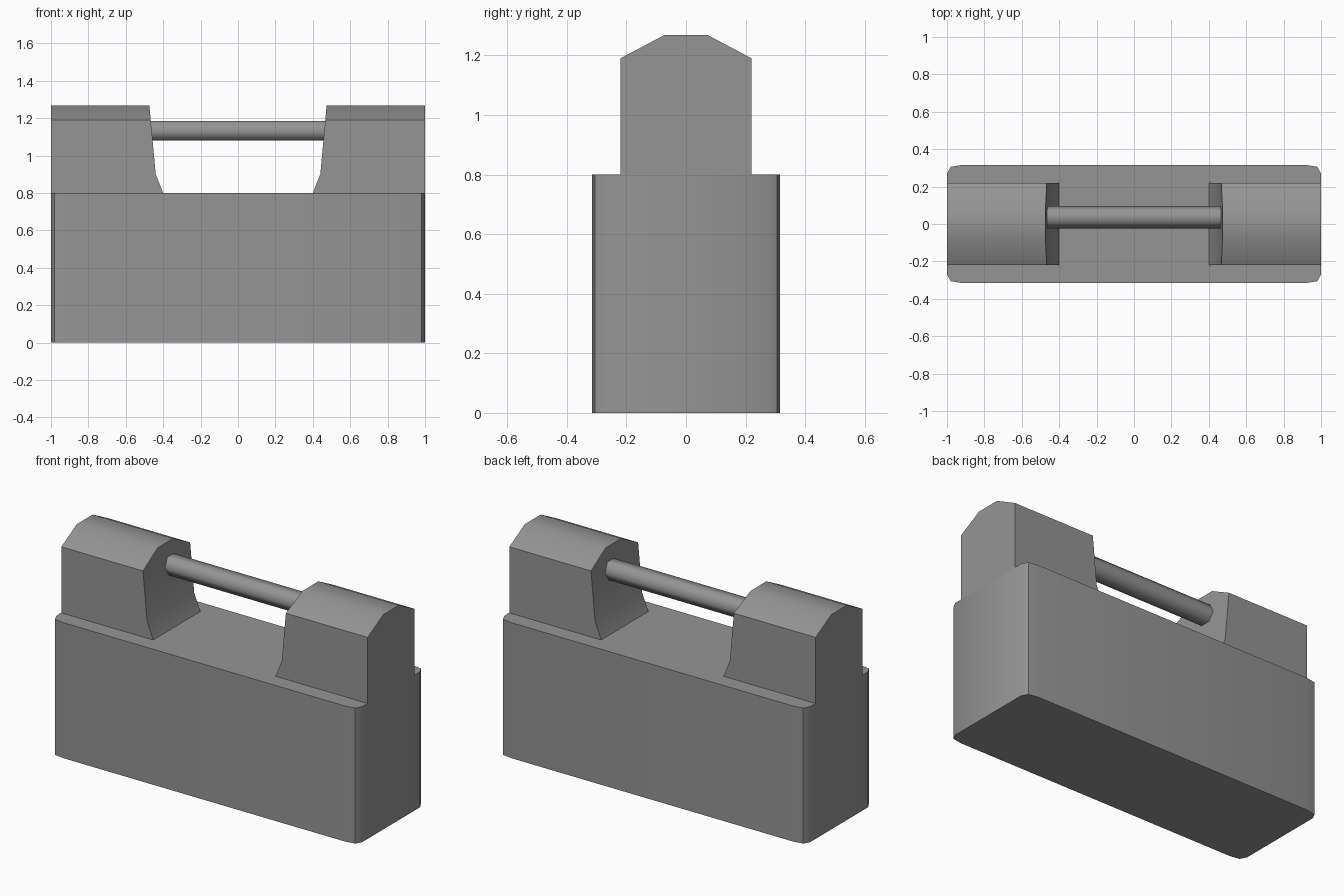
import bpy, bmesh, math

if "Cube" in bpy.data.objects:
    bpy.data.objects.remove(bpy.data.objects["Cube"])

# Dark grey finish shared by every part
grey = bpy.data.materials.new("dark_grey")
grey.diffuse_color = (0.3, 0.3, 0.3, 1)
grey.use_nodes = True
grey.node_tree.nodes["Principled BSDF"].inputs["Base Color"].default_value = grey.diffuse_color


def prism(name, ring_a, ring_b, split=None, angle=35):
    """Solid between two matching rings; split joins two points across cap A."""
    bm = bmesh.new()
    a = [bm.verts.new(p) for p in ring_a]
    b = [bm.verts.new(p) for p in ring_b]
    n = len(a)
    bm.faces.new(a)
    bm.faces.new(b[::-1])
    for i in range(n):
        j = (i + 1) % n
        bm.faces.new((a[i], b[i], b[j], a[j]))
    if split:
        bmesh.ops.connect_verts(bm, verts=[a[i] for i in split])
    bmesh.ops.recalc_face_normals(bm, faces=bm.faces[:])
    mesh = bpy.data.meshes.new(name)
    bm.to_mesh(mesh)
    bm.free()
    mesh.materials.append(grey)
    obj = bpy.data.objects.new(name, mesh)
    bpy.context.collection.objects.link(obj)
    bpy.ops.object.select_all(action='DESELECT')
    obj.select_set(True)
    bpy.context.view_layer.objects.active = obj
    bpy.ops.object.shade_smooth_by_angle(angle=math.radians(angle))
    return obj


def inner_x(z):
    """Distance from the centre of the kinked inner post face at height z."""
    if z < 0.9:
        return 0.40 + (z - 0.8) * 0.4
    return 0.44 + (z - 0.9) * 0.034 / 0.37


# Body block with softened vertical corners
corner = [(1.0, 0.27), (0.98, 0.306), (0.92, 0.316)]
outline = (corner
           + [(-x, y) for x, y in corner[::-1]]
           + [(-x, -y) for x, y in corner]
           + [(x, -y) for x, y in corner[::-1]])
prism("body", [(x, y, 0) for x, y in outline], [(x, y, 0.8) for x, y in outline])

# End posts with sloped tops and kinked inner faces
half = [(0.22, 0.8), (0.22, 0.9), (0.22, 1.19), (0.073, 1.268)]
section = half + [(-y, z) for y, z in half[::-1]]
for side, label in ((-1, "left"), (1, "right")):
    prism(label + "_post",
          [(side * inner_x(z), y, z) for y, z in section],
          [(side, y, z) for y, z in section], split=(1, 6))

# Six-sided handle rod, its ends cut to the slope of the posts
rod = [(0.037 + 0.06 * math.cos(i * math.pi / 3),
        1.132 + 0.06 * math.sin(i * math.pi / 3)) for i in range(6)]
prism("handle_rod",
      [(-inner_x(z) - 0.004, y, z) for y, z in rod],
      [(inner_x(z) + 0.004, y, z) for y, z in rod], angle=65)
